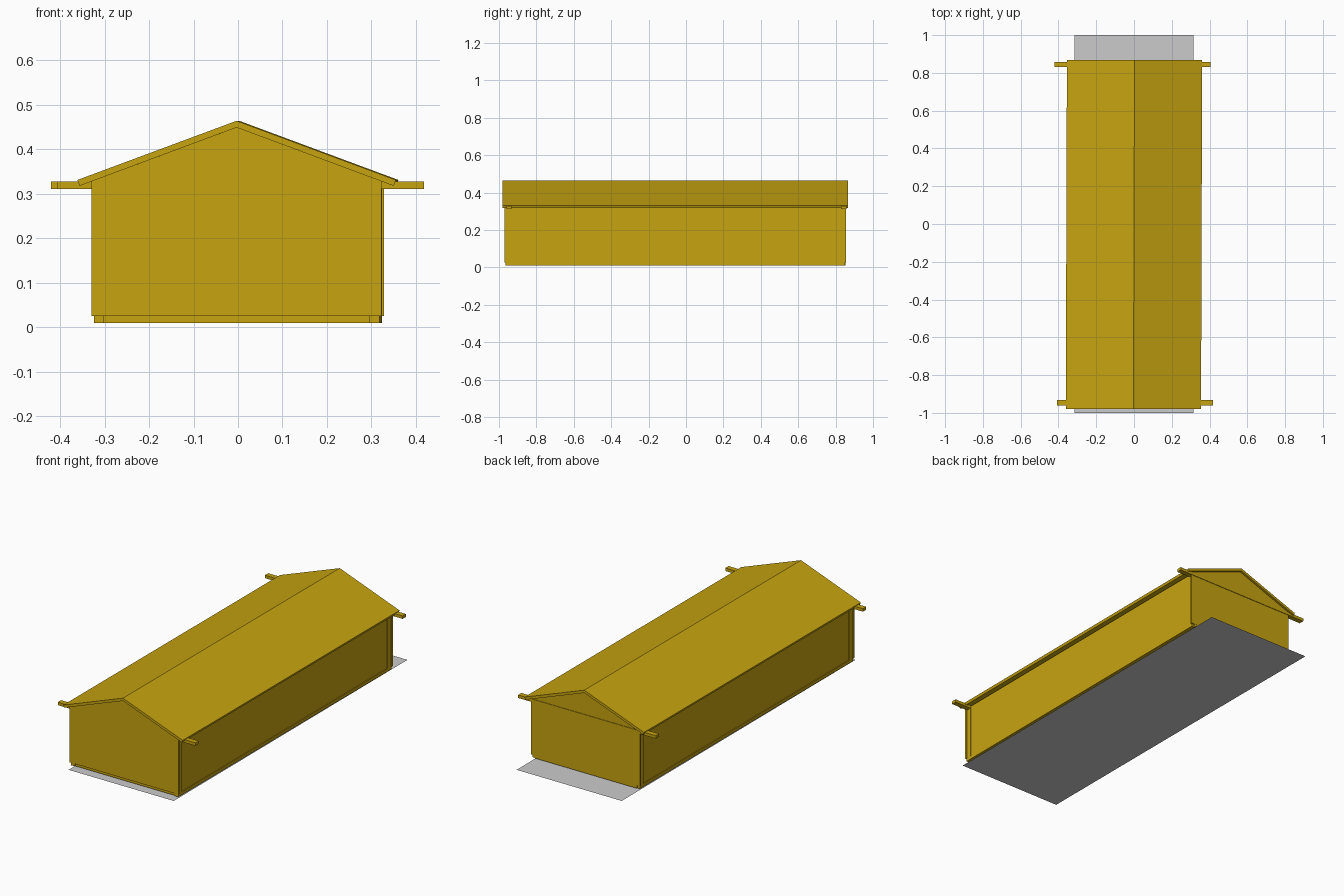
import bpy
import bmesh
from math import atan2, hypot
from mathutils import Matrix, Vector

if "Cube" in bpy.data.objects:
    bpy.data.objects.remove(bpy.data.objects["Cube"])

wood = bpy.data.materials.new("ochre_wood")
wood.diffuse_color = (0.57, 0.37, 0.005, 1)
wood.use_nodes = True
wood.node_tree.nodes["Principled BSDF"].inputs["Base Color"].default_value = wood.diffuse_color

SHEAR = 0.0032            # the building sits very slightly askew on its plot
Y0, Y1 = -0.97, 0.855     # outer faces of the gable walls


def finish(name, bm, mat=wood, skew=True):
    if skew:
        for v in bm.verts:
            v.co.x += SHEAR * v.co.y
    bmesh.ops.recalc_face_normals(bm, faces=bm.faces)
    mesh = bpy.data.meshes.new(name)
    bm.to_mesh(mesh)
    bm.free()
    obj = bpy.data.objects.new(name, mesh)
    bpy.context.collection.objects.link(obj)
    if mat:
        mesh.materials.append(mat)
    return obj


def box(name, x, y, z, skew=True):
    bm = bmesh.new()
    size = Matrix.Diagonal((x[1] - x[0], y[1] - y[0], z[1] - z[0], 1))
    centre = Vector((sum(x) / 2, sum(y) / 2, sum(z) / 2))
    bmesh.ops.create_cube(bm, size=1, matrix=Matrix.Translation(centre) @ size)
    return finish(name, bm, skew=skew)


def prism(name, profile, y0, y1):
    """Extrude an x-z profile along y."""
    bm = bmesh.new()
    face = bm.faces.new([bm.verts.new((x, y0, z)) for x, z in profile])
    new = bmesh.ops.extrude_face_region(bm, geom=[face])["geom"]
    bmesh.ops.translate(bm, vec=(0, y1 - y0, 0),
                        verts=[g for g in new if isinstance(g, bmesh.types.BMVert)])
    return finish(name, bm)


# Flat ground plate
bm = bmesh.new()
bmesh.ops.create_grid(bm, x_segments=1, y_segments=1, size=1,
                      matrix=Matrix.Diagonal((0.315, 1, 1, 1)))
finish("ground_plate", bm, mat=None, skew=False)

# Gable walls
gable = [(-0.326, 0.025), (0.326, 0.025), (0.326, 0.328), (0, 0.449), (-0.326, 0.328)]
prism("front_gable_wall", gable, Y0, Y0 + 0.01)
prism("back_gable_wall", gable, Y1 - 0.01, Y1)

# Side walls, sills, wall plates and corner posts, mirrored left and right
for side, s in (("left", -1), ("right", 1)):
    def span(a, b):
        return tuple(sorted((s * a, s * b)))
    box(side + "_side_wall", span(0.307, 0.317), (Y0 + 0.01, Y1 - 0.01), (0.02, 0.325))
    box(side + "_sill", span(0.299, 0.321), (Y0 + 0.005, Y1 - 0.005), (0.009, 0.025))
    box(side + "_wall_plate", span(0.299, 0.316), (Y0 + 0.01, Y1 - 0.01), (0.31, 0.326))
    for end, yc in (("front", -0.947), ("back", 0.832)):
        box(f"{end}_{side}_post", span(0.299, 0.321), (yc - 0.013, yc + 0.013), (0.02, 0.315))

# End sills and projecting tie beams
for end, yc, x0, x1 in (("front", -0.947, -0.407, 0.418), ("back", 0.844, -0.42, 0.405)):
    box(end + "_sill", (-0.306, 0.306), (yc - 0.014, yc + 0.01), (0.009, 0.025))
    box(end + "_tie_beam", (x0, x1), (yc - 0.014, yc + 0.014), (0.311, 0.327), skew=False)

# Roof slabs with square-cut eaves, meeting at the ridge
ridge, eave = Vector((0, 0.464)), Vector((0.358, 0.331))
slope = (eave - ridge).normalized()
inward = Vector((slope.y, -slope.x)) * 0.0142
under = eave + inward
for side, s in (("left", -1), ("right", 1)):
    profile = [(0, ridge.y), (s * eave.x, eave.y), (s * under.x, under.y), (0, 0.449)]
    prism(side + "_roof_slab", profile, -0.98, 0.867)
